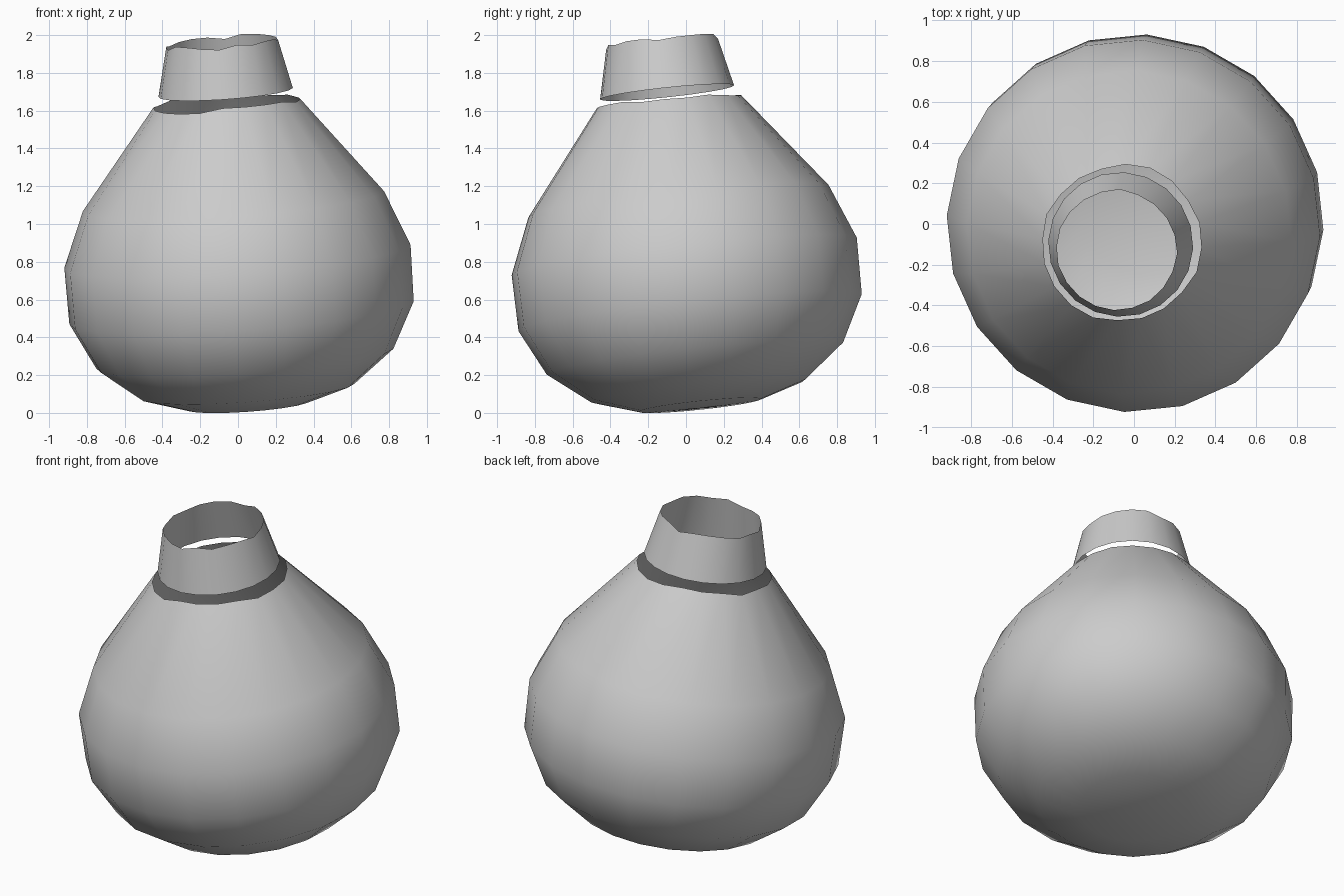
import bpy, bmesh, math, random
from mathutils import Matrix, Vector

if "Cube" in bpy.data.objects:
    bpy.data.objects.remove(bpy.data.objects["Cube"])

random.seed(4)
SEGMENTS = 20
PHASE = math.radians(-3)

clay = bpy.data.materials.new("grey clay")
clay.diffuse_color = (0.6, 0.6, 0.6, 1)
clay.use_nodes = True
clay.node_tree.nodes["Principled BSDF"].inputs["Base Color"].default_value = clay.diffuse_color

# Both shells lean together along one tilted axis
axis = Vector((-0.072, -0.105, 1)).normalized()
tilt = Matrix.Translation((0.055, 0.075, 0.025)) @ \
    Vector((0, 0, 1)).rotation_difference(axis).to_matrix().to_4x4()


def shell(name, profile, jag, closed_base):
    """Open lathe of (radius, height) rings whose last ring is chipped."""
    bm = bmesh.new()
    rings = []
    slope_r = profile[-1][0] - profile[-2][0]
    slope_h = profile[-1][1] - profile[-2][1]
    length = math.hypot(slope_r, slope_h)
    for k, (r, h) in enumerate(profile):
        ring = []
        for i in range(SEGMENTS):
            a = PHASE + 2 * math.pi * i / SEGMENTS
            d = random.uniform(-jag, jag) if k == len(profile) - 1 else 0
            rr, hh = r + d * slope_r / length, h + d * slope_h / length
            ring.append(bm.verts.new((rr * math.cos(a), rr * math.sin(a), hh)))
        rings.append(ring)
    for low, high in zip(rings, rings[1:]):
        for i in range(SEGMENTS):
            j = (i + 1) % SEGMENTS
            bm.faces.new((low[i], low[j], high[j], high[i]))
    if closed_base:
        pole = bm.verts.new((0, 0, 0))
        for i in range(SEGMENTS):
            bm.faces.new((pole, rings[0][(i + 1) % SEGMENTS], rings[0][i]))
    bm.transform(tilt)
    for f in bm.faces:
        f.smooth = True
    mesh = bpy.data.meshes.new(name)
    bm.to_mesh(mesh)
    bm.free()
    mesh.materials.append(clay)
    obj = bpy.data.objects.new(name, mesh)
    bpy.context.collection.objects.link(obj)
    return obj


# Rounded body with a broken rim
shell("pot_body", [(0.325, 0.015), (0.57, 0.092), (0.79, 0.265), (0.915, 0.51),
                   (0.92, 0.81), (0.80, 1.105), (0.388, 1.63)], 0.017, True)

# Detached neck collar with a chipped lip
shell("pot_neck", [(0.357, 1.685), (0.296, 1.95)], 0.015, False)
